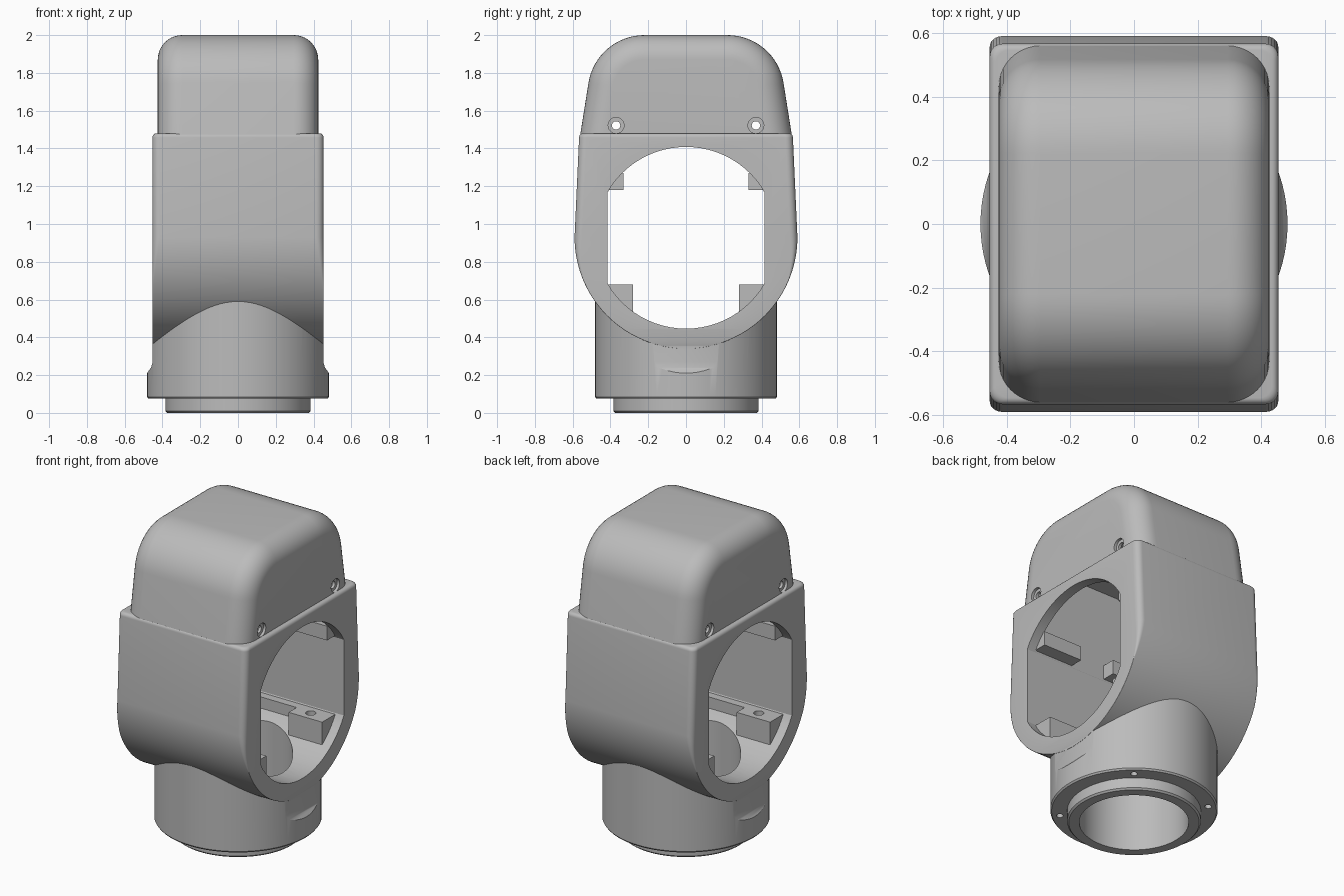
import bpy, bmesh, math
from mathutils import Matrix

if "Cube" in bpy.data.objects:
    bpy.data.objects.remove(bpy.data.objects["Cube"])

grey = bpy.data.materials.new("plain grey")
grey.use_nodes = True
GREY = (0.5, 0.5, 0.5, 1)
grey.diffuse_color = GREY
grey.node_tree.nodes["Principled BSDF"].inputs["Base Color"].default_value = GREY

HUB_Z = 0.93      # centre of the round side opening
HUB_R = 0.59


def finish(name, bm):
    bmesh.ops.recalc_face_normals(bm, faces=bm.faces)
    mesh = bpy.data.meshes.new(name)
    bm.to_mesh(mesh)
    bm.free()
    ob = bpy.data.objects.new(name, mesh)
    bpy.context.collection.objects.link(ob)
    mesh.materials.append(grey)
    return ob


def loft(name, rings, closed=False):
    """Skin a list of equal point rings; cap the ends, or join them if closed."""
    bm = bmesh.new()
    loops = [[bm.verts.new(p) for p in ring] for ring in rings]
    n = len(loops[0])
    pairs = list(zip(loops, loops[1:]))
    if closed:
        pairs.append((loops[-1], loops[0]))
    for a, b in pairs:
        for i in range(n):
            j = (i + 1) % n
            bm.faces.new((a[i], a[j], b[j], b[i]))
    if not closed:
        bm.faces.new(loops[0])
        bm.faces.new(loops[-1])
    return finish(name, bm)


def box(name, x0, x1, y0, y1, z0, z1):
    corners = [(x0, y0), (x1, y0), (x1, y1), (x0, y1)]
    return loft(name, [[(x, y, z) for x, y in corners] for z in (z0, z1)])


def cylinder(name, r, depth, centre, axis="Z", sides=32):
    bm = bmesh.new()
    rot = Matrix.Rotation(math.pi / 2, 4, "Y") if axis == "X" else Matrix()
    bmesh.ops.create_cone(bm, cap_ends=True, segments=sides, radius1=r, radius2=r,
                          depth=depth, matrix=Matrix.Translation(centre) @ rot)
    return finish(name, bm)


def circle(r, z, sides=96):
    return [(r * math.cos(t), r * math.sin(t), z)
            for t in (2 * math.pi * i / sides for i in range(sides))]


def rounded_rect(hx, hy, r, z, steps=6):
    r = min(r, hy * 0.9)
    pts = []
    for q, (sx, sy) in enumerate([(1, 1), (-1, 1), (-1, -1), (1, -1)]):
        for i in range(steps + 1):
            t = math.pi / 2 * (q + i / steps)
            pts.append((sx * (hx - r) + r * math.cos(t),
                        sy * (hy - r) + r * math.sin(t), z))
    return pts


def cut(ob, cutters):
    bpy.context.view_layer.objects.active = ob
    for c in cutters:
        m = ob.modifiers.new("cut", "BOOLEAN")
        m.operation, m.solver, m.object = "DIFFERENCE", "EXACT", c
        bpy.ops.object.modifier_apply(modifier=m.name)


# Housing: round underneath, tapering straight upwards, corners softened above
rings = []
for i in range(31):
    a = math.radians(-88 + 88 * i / 30)
    z = HUB_Z + HUB_R * math.sin(a)
    soft = 0.003 + 0.037 * max(0, min(1, (z - 0.68) / 0.25))
    rings.append(rounded_rect(0.453, HUB_R * math.cos(a), soft, z))
rings.append(rounded_rect(0.453, 0.566, 0.04, 1.458))
for i in range(1, 6):
    t = math.pi / 2 * i / 5
    d = 0.02 * (1 - math.cos(t))
    rings.append(rounded_rect(0.453 - d, 0.566 - d, 0.04, 1.458 + 0.022 * math.sin(t)))
housing = loft("housing", rings)


# Cap: tapered domed profile across x with rolled edges
def cap_outline(x, d):
    radius, cy, cz, foot = 0.3 - d, 0.22, 1.7, 1.46
    side = [(0.562 - d, foot)]
    for i in range(17):
        t = math.radians(9 + 81 * i / 16)
        side.append((cy + radius * math.cos(t), cz + radius * math.sin(t)))
    return [(x, y, z) for y, z in side] + [(x, -y, z) for y, z in reversed(side)]


roll = 0.13
half = []
for i in range(11):
    t = math.pi / 2 * i / 10
    half.append((0.425 - roll + roll * math.sin(t), roll * (1 - math.cos(t))))
cap = loft("cap", [cap_outline(-x, d) for x, d in reversed(half)]
           + [cap_outline(x, d) for x, d in half])

# Neck: turned collar with a smaller spigot below and an open bore
collar = [(0.315, 0), (0.375, 0), (0.385, 0.01), (0.385, 0.075), (0.474, 0.075),
          (0.482, 0.085), (0.482, 0.6), (0.315, 0.6)]
neck = loft("neck", [circle(r, z) for r, z in collar], closed=True)

# Cutters: side opening, inner chamber and bore
opening = []
for i in range(72):
    t = 2 * math.pi * i / 72
    y = max(-0.415, min(0.415, 0.481 * math.cos(t)))
    opening.append((y, HUB_Z - 0.003 + 0.481 * math.sin(t)))
through = loft("opening_cutter", [[(x, y, z) for y, z in opening] for x in (-0.7, 0.7)])
chamber = box("chamber_cutter", -0.39, 0.39, -0.414, 0.414, 0.686, 1.75)
bore = cylinder("bore_cutter", 0.315, 0.5, (0, 0, 0.4), sides=96)

# Cutters: flats on the collar sides
flats = []
for s in (-1, 1):
    section = [(0.452, 0.7), (0.452, 0.27), (0.46, 0.24), (0.486, 0.205), (0.7, 0.205), (0.7, 0.7)]
    flats.append(loft("flat_cutter", [[(s * x, y, z) for x, z in section] for y in (-0.3, 0.3)]))

# Cutters: screw holes in the cap and under the collar
screws = []
for y in (-0.37, 0.37):
    screws.append(cylinder("screw_cutter", 0.022, 1.2, (0, y, 1.522), "X"))
    for s in (-1, 1):
        screws.append(cylinder("recess_cutter", 0.042, 0.2, (s * 0.508, y, 1.522), "X"))
pins = []
for deg in (50, 133, 230, 313):
    a = math.radians(deg)
    pins.append(cylinder("pin_cutter", 0.02, 0.1,
                         (0.43 * math.cos(a), 0.43 * math.sin(a), 0.09), sides=20))

cut(housing, [through, chamber, bore])
cut(cap, [chamber] + screws)
cut(neck, [through] + flats + pins)

# Mounting blocks inside the chamber
parts = [housing, cap, neck]
holes = []
for sy, end in ((-1, "front"), (1, "back")):
    def inner(name, x0, x1, depth, z0, z1):
        ys = sorted((sy * depth, sy * 0.42))
        ob = box(end + "_" + name, x0, x1, ys[0], ys[1], z0, z1)
        parts.append(ob)
        return ob
    inner("ledge", -0.2, 0.2, 0.36, 0.56, 0.68)
    for sx, side in ((-1, "right"), (1, "left")):
        x0, x1 = sorted((sx * 0.16, sx * 0.395))
        block = inner(side + "_lower_block", x0, x1, 0.28, 0.532, 0.68)
        hole = cylinder("block_cutter", 0.03, 0.16, (sx * 0.27, sy * 0.345, 0.68))
        cut(block, [hole])
        holes.append(hole)
        x0, x1 = sorted((sx * 0.12, sx * 0.395))
        inner(side + "_upper_block", x0, x1, 0.33, 1.18, 1.27)

for c in [through, chamber, bore] + flats + screws + pins + holes:
    bpy.data.objects.remove(c)

# Smooth rounded surfaces, keep machined edges crisp
for ob in parts:
    bpy.ops.object.select_all(action="DESELECT")
    ob.select_set(True)
    bpy.context.view_layer.objects.active = ob
    bpy.ops.object.shade_smooth_by_angle(angle=math.radians(30))
